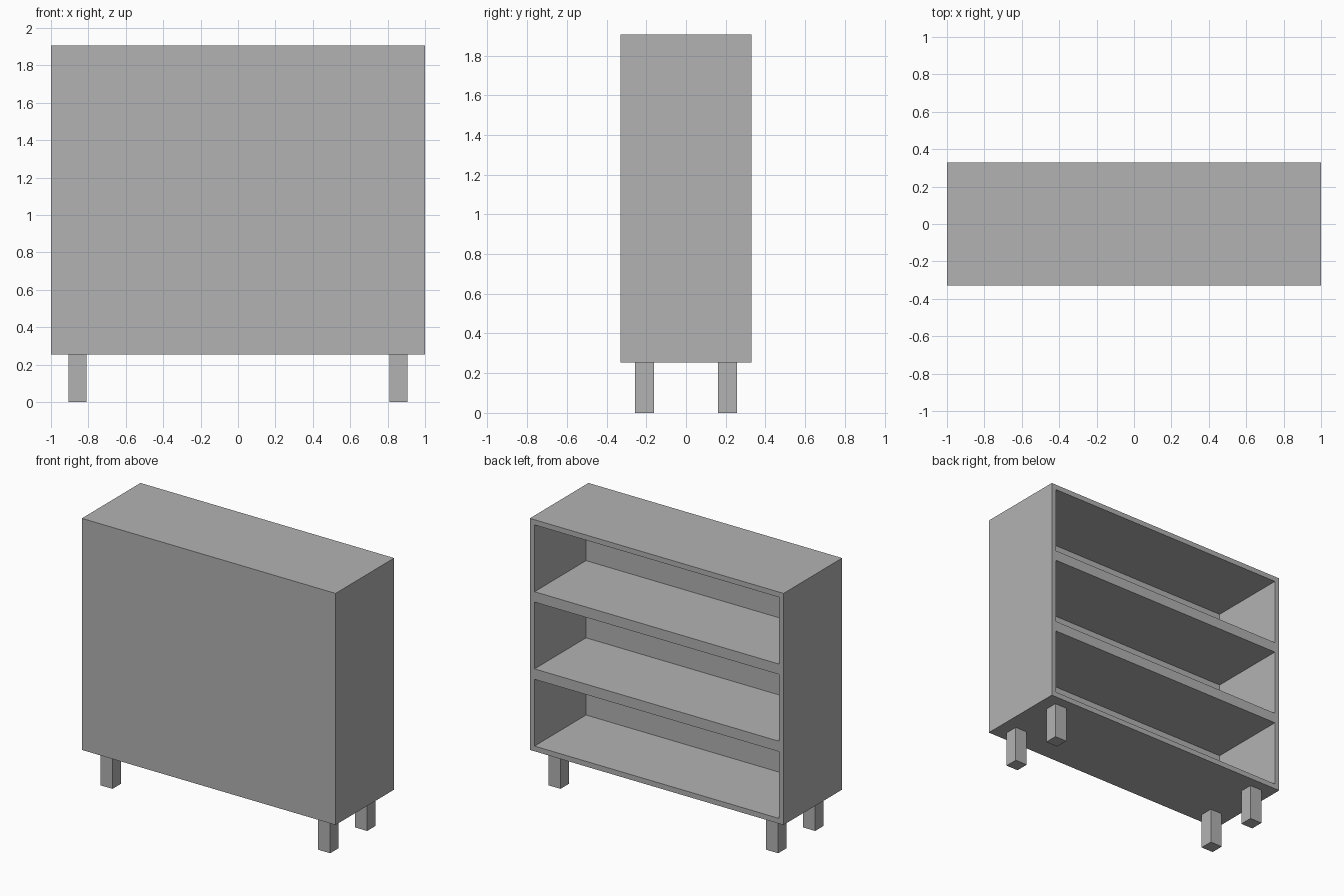
import bpy
import bmesh
from mathutils import Matrix, Vector

cube = bpy.data.objects.get("Cube")
if cube:
    bpy.data.objects.remove(cube, do_unlink=True)

WIDTH, DEPTH = 2.0, 0.66
BASE, TOP = 0.255, 1.905
BOARD, PANEL = 0.037, 0.08
SHELVES = 3

grey = bpy.data.materials.new("plain_grey")
grey.use_nodes = True
colour = (0.448, 0.448, 0.448, 1)
grey.diffuse_color = colour
grey.node_tree.nodes["Principled BSDF"].inputs["Base Color"].default_value = colour


def box(bm, size, centre):
    matrix = Matrix.Translation(centre) @ Matrix.Diagonal((*size, 1))
    bmesh.ops.create_cube(bm, size=1, matrix=matrix)


def finish(name, bm):
    mesh = bpy.data.meshes.new(name)
    bm.to_mesh(mesh)
    bm.free()
    mesh.materials.append(grey)
    obj = bpy.data.objects.new(name, mesh)
    bpy.context.collection.objects.link(obj)


def open_side(bm):
    return [f for f in bm.faces if f.calc_center_median().y > DEPTH / 2 - 0.001]


# Carcass: the open side is cut into a frame and its bays are pushed in
bm = bmesh.new()
box(bm, (WIDTH, DEPTH, TOP - BASE), (0, 0, (TOP + BASE) / 2))
bay = (TOP - BASE) / SHELVES
bays = [(BASE + i * bay + BOARD, BASE + (i + 1) * bay - BOARD) for i in range(SHELVES)]
inner = WIDTH / 2 - BOARD
cuts = [(Vector((x, 0, 0)), Vector((1, 0, 0))) for x in (-inner, inner)]
cuts += [(Vector((0, 0, z)), Vector((0, 0, 1))) for pair in bays for z in pair]
for point, normal in cuts:
    faces = open_side(bm)
    edges = {e for f in faces for e in f.edges}
    verts = {v for f in faces for v in f.verts}
    bmesh.ops.bisect_plane(bm, geom=[*faces, *edges, *verts],
                           plane_co=point, plane_no=normal)

openings = []
for face in open_side(bm):
    c = face.calc_center_median()
    if abs(c.x) < inner and any(low < c.z < high for low, high in bays):
        openings.append(face)
pushed = bmesh.ops.extrude_discrete_faces(bm, faces=openings)["faces"]
bmesh.ops.translate(bm, verts=list({v for f in pushed for v in f.verts}),
                    vec=(0, PANEL - DEPTH, 0))
finish("bookcase_carcass", bm)

# Square legs
for side, x in (("left", 0.858), ("right", -0.858)):
    for end, y in (("front", -0.208), ("back", 0.208)):
        bm = bmesh.new()
        box(bm, (0.096, 0.096, BASE), (x, y, BASE / 2))
        finish(f"{end}_{side}_leg", bm)
